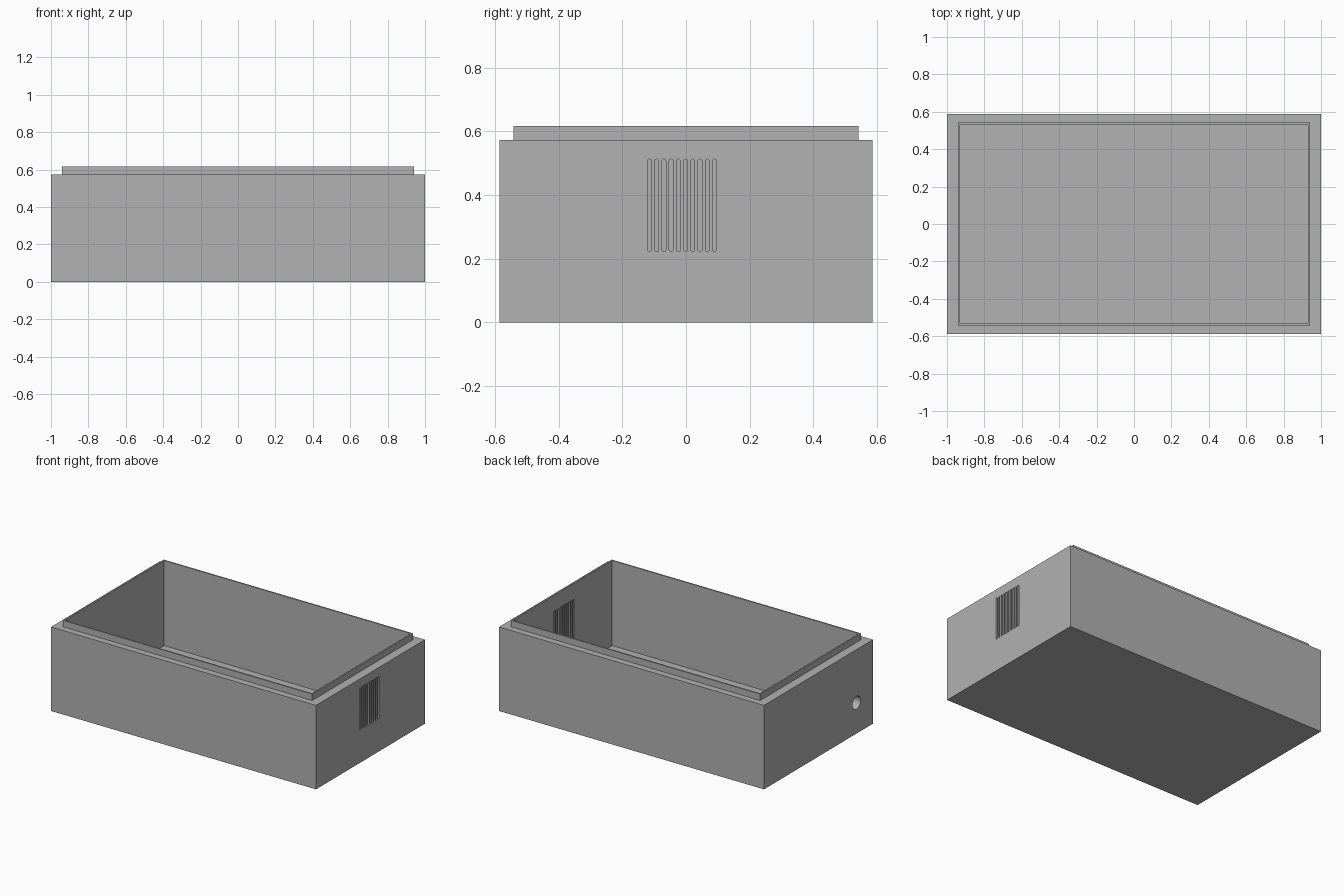
import bpy, bmesh, math
from mathutils import Matrix, Vector

cube = bpy.data.objects.get("Cube")
if cube:
    bpy.data.objects.remove(cube, do_unlink=True)

# Plain grey material
grey = bpy.data.materials.new("mid grey")
grey.use_nodes = True
colour = (0.445, 0.445, 0.445, 1)
grey.diffuse_color = colour
grey.node_tree.nodes["Principled BSDF"].inputs["Base Color"].default_value = colour


def make_object(name, bm):
    bmesh.ops.recalc_face_normals(bm, faces=bm.faces)
    mesh = bpy.data.meshes.new(name)
    bm.to_mesh(mesh)
    bm.free()
    mesh.materials.append(grey)
    obj = bpy.data.objects.new(name, mesh)
    bpy.context.collection.objects.link(obj)
    return obj


def rounded_slot(bm, x, y, z_low, z_high, radius, depth, steps):
    """Prism along x with half-round ends; a circle when z_low equals z_high."""
    points = []
    for centre, start in ((z_high, 0), (z_low, math.pi)):
        for i in range(steps + (z_low != z_high)):
            a = start + math.pi * i / steps
            points.append((x - depth / 2, y + radius * math.cos(a),
                           centre + radius * math.sin(a)))
    face = bm.faces.new([bm.verts.new(p) for p in points])
    ext = bmesh.ops.extrude_face_region(bm, geom=[face], use_keep_orig=True)
    verts = [v for v in ext["geom"] if isinstance(v, bmesh.types.BMVert)]
    bmesh.ops.translate(bm, verts=verts, vec=Vector((depth, 0, 0)))


# Open box: rectangular loops from outer base, over the stepped lip, to the floor
loops = [(1.0, 0.587, 0), (1.0, 0.587, 0.573), (0.94, 0.543, 0.573),
         (0.94, 0.543, 0.617), (0.93, 0.533, 0.617), (0.93, 0.533, 0.037)]
bm = bmesh.new()
rings = [[bm.verts.new((sx * x, sy * y, z))
          for sx, sy in ((-1, -1), (1, -1), (1, 1), (-1, 1))] for x, y, z in loops]
for low, high in zip(rings, rings[1:]):
    for i in range(4):
        j = (i + 1) % 4
        bm.faces.new((low[i], low[j], high[j], high[i]))
bm.faces.new(rings[0][::-1])
bm.faces.new(rings[-1])
box = make_object("open_box", bm)

# Ten vent slots on one end, a round cable hole on the other
bm = bmesh.new()
for i in range(10):
    rounded_slot(bm, 0.965, -0.115 + 0.0227 * i, 0.228, 0.507, 0.006, 0.2, 8)
rounded_slot(bm, -0.965, -0.41, 0.21, 0.21, 0.044, 0.2, 16)
cutter = make_object("opening_cutter", bm)
cutter.hide_render = True

cut = box.modifiers.new("openings", "BOOLEAN")
cut.operation = "DIFFERENCE"
cut.solver = "EXACT"
cut.object = cutter

# Apply the openings and smooth their curved sides
bpy.ops.object.select_all(action="DESELECT")
box.select_set(True)
bpy.context.view_layer.objects.active = box
bpy.ops.object.modifier_apply(modifier=cut.name)
bpy.data.objects.remove(cutter, do_unlink=True)
bpy.ops.object.shade_smooth_by_angle(angle=math.radians(30))
